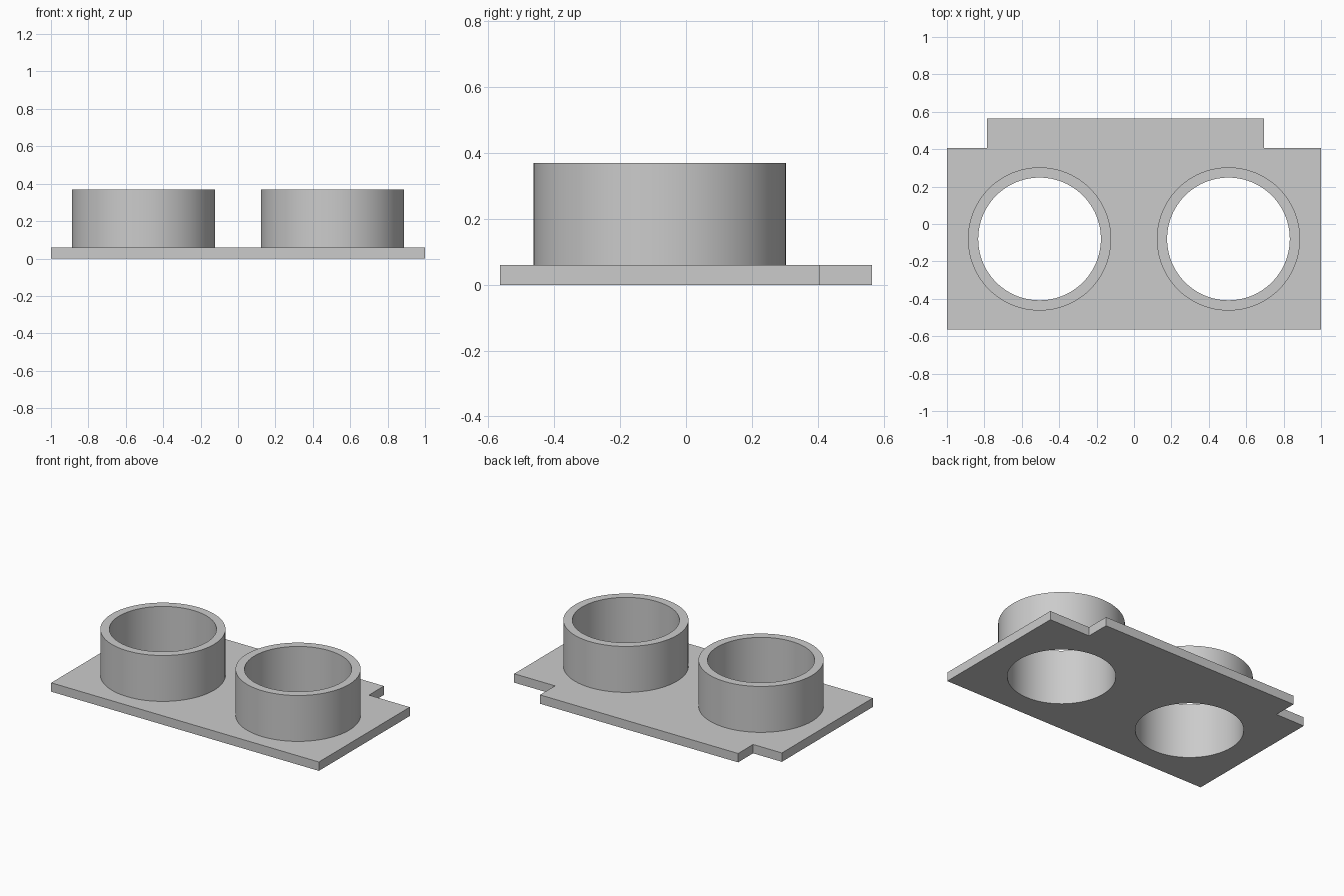
import bpy
import bmesh
import math

PLATE_TOP, RING_TOP = 0.06, 0.37
OUTER, INNER = 0.383, 0.328
CENTRES = {"left_ring": (0.505, -0.08), "right_ring": (-0.505, -0.08)}
SIDES = 96

cube = bpy.data.objects.get("Cube")
if cube:
    bpy.data.objects.remove(cube)

grey = bpy.data.materials.new("plain_grey")
grey.use_nodes = True
colour = (0.6, 0.6, 0.6, 1)
grey.diffuse_color = colour
grey.node_tree.nodes["Principled BSDF"].inputs["Base Color"].default_value = colour


def circle(centre, radius):
    steps = [2 * math.pi * i / SIDES for i in range(SIDES)]
    return [(centre[0] + radius * math.cos(a), centre[1] + radius * math.sin(a)) for a in steps]


def extruded(name, loops, bottom, top, keep_base):
    """Fill an outline with holes and raise it into a solid."""
    bm = bmesh.new()
    for loop in loops:
        verts = [bm.verts.new((x, y, bottom)) for x, y in loop]
        for a, b in zip(verts, verts[1:] + verts[:1]):
            bm.edges.new((a, b))
    bmesh.ops.triangle_fill(bm, edges=bm.edges[:], use_beauty=True, normal=(0, 0, -1))
    base = bm.faces[:]
    result = bmesh.ops.extrude_face_region(bm, geom=base, use_keep_orig=True)
    moved = [v for v in result["geom"] if isinstance(v, bmesh.types.BMVert)]
    bmesh.ops.translate(bm, verts=moved, vec=(0, 0, top - bottom))
    bmesh.ops.recalc_face_normals(bm, faces=bm.faces[:])
    if not keep_base:
        hidden = [f for f in bm.faces if all(abs(v.co.z - bottom) < 1e-5 for v in f.verts)]
        bmesh.ops.delete(bm, geom=hidden, context="FACES_ONLY")
    mesh = bpy.data.meshes.new(name)
    bm.to_mesh(mesh)
    bm.free()
    mesh.materials.append(grey)
    obj = bpy.data.objects.new(name, mesh)
    bpy.context.collection.objects.link(obj)
    bpy.ops.object.select_all(action="DESELECT")
    obj.select_set(True)
    bpy.context.view_layer.objects.active = obj
    bpy.ops.object.shade_smooth_by_angle(angle=math.radians(30))


# Base plate with a rear tab and two round through-holes
outline = [(-1, -0.565), (1, -0.565), (1, 0.405), (0.695, 0.405),
           (0.695, 0.565), (-0.785, 0.565), (-0.785, 0.405), (-1, 0.405)]
holes = [circle(c, INNER) for c in CENTRES.values()]
extruded("base_plate", [outline] + holes, 0, PLATE_TOP, True)

# Upright rings continuing the holes
for name, centre in CENTRES.items():
    extruded(name, [circle(centre, OUTER), circle(centre, INNER)], PLATE_TOP, RING_TOP, False)
